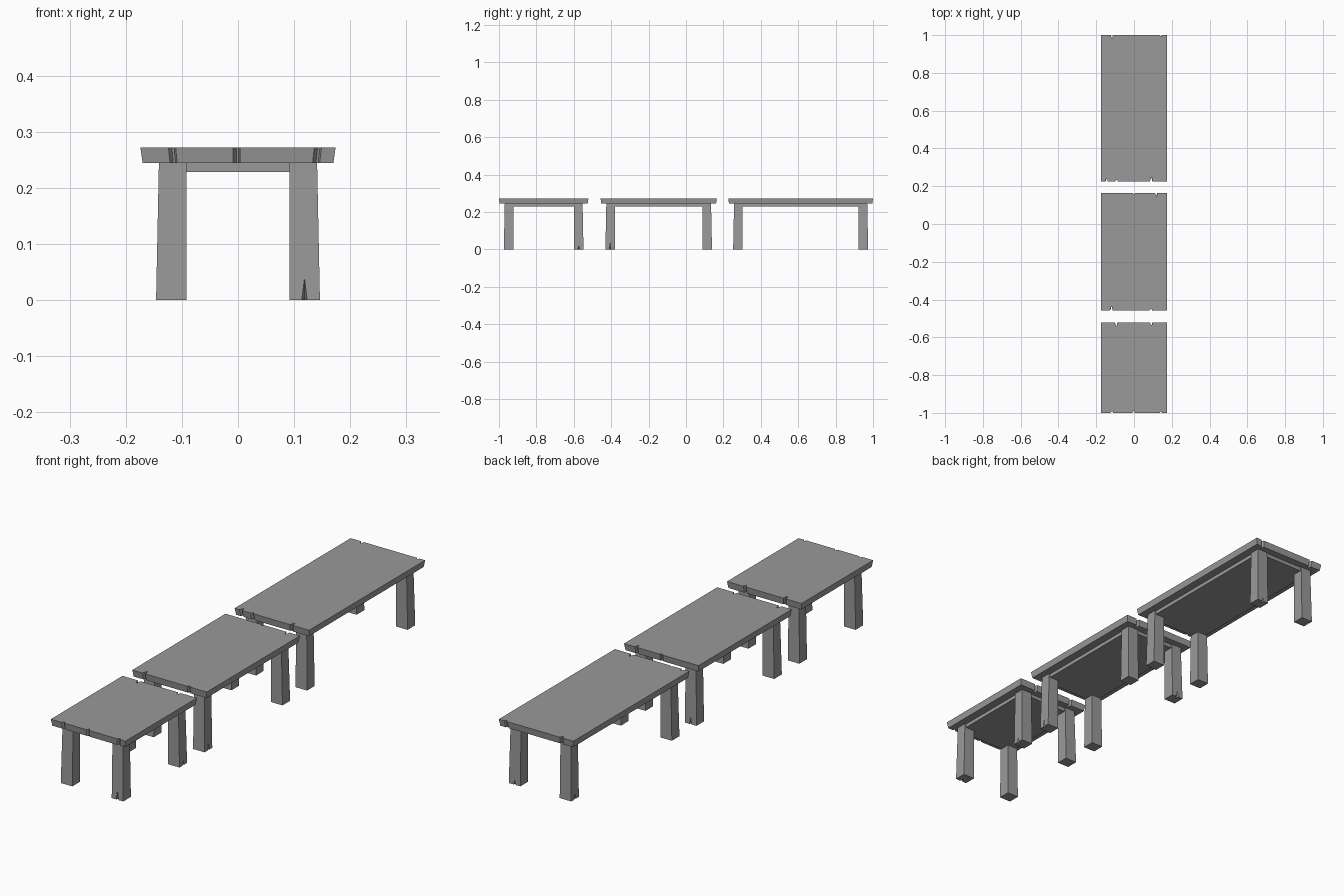
import bpy, bmesh

cube = bpy.data.objects.get("Cube")
if cube:
    bpy.data.objects.remove(cube, do_unlink=True)

grey = bpy.data.materials.new("weathered_grey")
grey.use_nodes = True
colour = (0.32, 0.32, 0.32, 1)
grey.diffuse_color = colour
grey.node_tree.nodes["Principled BSDF"].inputs["Base Color"].default_value = colour

HALF_W, TOP_Z, EDGE_Z, SLAB_Z = 0.174, 0.272, 0.244, 0.228


def finish(bm, name):
    bmesh.ops.recalc_face_normals(bm, faces=bm.faces)
    mesh = bpy.data.meshes.new(name)
    bm.to_mesh(mesh)
    bm.free()
    mesh.materials.append(grey)
    obj = bpy.data.objects.new(name, mesh)
    bpy.context.collection.objects.link(obj)


def prism(name, outline, z0, z1, inset=0.0):
    """Extrude an outline; the lower ring is drawn in by inset."""
    bm = bmesh.new()
    mid = sum(p[1] for p in outline) / len(outline)
    low = [bm.verts.new((x - inset * x / HALF_W, y - (inset if y > mid else -inset), z0))
           for x, y in outline]
    high = [bm.verts.new((x, y, z1)) for x, y in outline]
    bm.faces.new(low)
    bm.faces.new(high)
    n = len(outline)
    for i in range(n):
        j = (i + 1) % n
        bm.faces.new((low[i], low[j], high[j], high[i]))
    finish(bm, name)


def chipped_edge(y, inward, chips):
    """One end of a table top, left to right, with V-shaped splits."""
    points = [(-HALF_W, y)]
    for x, depth in chips:
        points += [(x - 0.007, y), (x - 0.001, y + inward * depth),
                   (x + 0.003, y + inward * depth), (x + 0.006, y)]
    return points + [(HALF_W, y)]


def leg(name, sx, sy, end, crack):
    """Splayed square leg; crack is (face axis, height) or None."""
    bm = bmesh.new()
    xi, xo, xt = sx * 0.092, sx * 0.146, sx * 0.141
    yi, yo, yt = end - sy * 0.077, end - sy * 0.026, end - sy * 0.031
    foot = [(xi, yi), (xo, yi), (xo, yo), (xi, yo)]
    head = [(xi, yi), (xt, yi), (xt, yt), (xi, yt)]
    low = [bm.verts.new((x, y, 0)) for x, y in foot]
    high = [bm.verts.new((x, y, EDGE_Z)) for x, y in head]
    bm.faces.new(high)
    base = []
    for i in range(4):
        j = (i + 1) % 4
        a, b = low[i], low[j]
        base.append(a)
        if crack and i == {"x": 1, "y": 2}[crack[0]]:
            # split foot: a wedge that narrows upward
            c1 = bm.verts.new(a.co.lerp(b.co, 0.42))
            c2 = bm.verts.new(a.co.lerp(b.co, 0.60))
            deep = bm.verts.new(a.co.lerp(b.co, 0.5))
            tip = bm.verts.new(a.co.lerp(b.co, 0.5).lerp(
                high[i].co.lerp(high[j].co, 0.5), crack[1] / EDGE_Z))
            deep.co[0 if crack[0] == "x" else 1] -= 0.015 * (sx if crack[0] == "x" else sy)
            bm.faces.new((a, c1, tip, c2, b, high[j], high[i]))
            bm.faces.new((c1, deep, tip))
            bm.faces.new((deep, c2, tip))
            base += [c1, deep, c2]
        else:
            bm.faces.new((a, b, high[j], high[i]))
    bm.faces.new(base)
    finish(bm, name)


# name, front end, back end, front splits, back splits, cracked legs
tables = [
    ("short", -1.0, -0.522,
     [(-0.117, 0.008), (-0.002, 0.010), (0.143, 0.008)],
     [(-0.095, 0.020), (0.092, 0.014)],
     {(1, -1): ("y", 0.04), (1, 1): ("x", 0.02)}),
    ("middle", -0.457, 0.165,
     [(-0.120, 0.020), (0.090, 0.010)],
     [(0.000, 0.006), (0.118, 0.018)],
     {(1, -1): ("x", 0.035), (-1, 1): ("y", 0.03)}),
    ("long", 0.226, 1.0,
     [(-0.145, 0.016), (-0.092, 0.008), (0.092, 0.020)],
     [(-0.118, 0.014), (0.142, 0.008)],
     {(-1, 1): ("x", 0.03), (1, 1): ("y", 0.02)}),
]

for name, front, back, front_chips, back_chips, cracks in tables:
    outline = chipped_edge(front, 1, front_chips) + chipped_edge(back, -1, back_chips)[::-1]
    prism(name + "_table_top", outline, EDGE_Z, TOP_Z, 0.004)
    # shallow panel under the top, set back from the leg faces
    f, b, w = front + 0.036, back - 0.036, 0.135
    prism(name + "_table_apron", [(-w, f), (w, f), (w, b), (-w, b)], SLAB_Z, EDGE_Z)
    for sx, side in ((-1, "right"), (1, "left")):
        for sy, end, place in ((-1, front, "front"), (1, back, "back")):
            leg(f"{name}_table_{place}_{side}_leg", sx, sy, end, cracks.get((sx, sy)))
